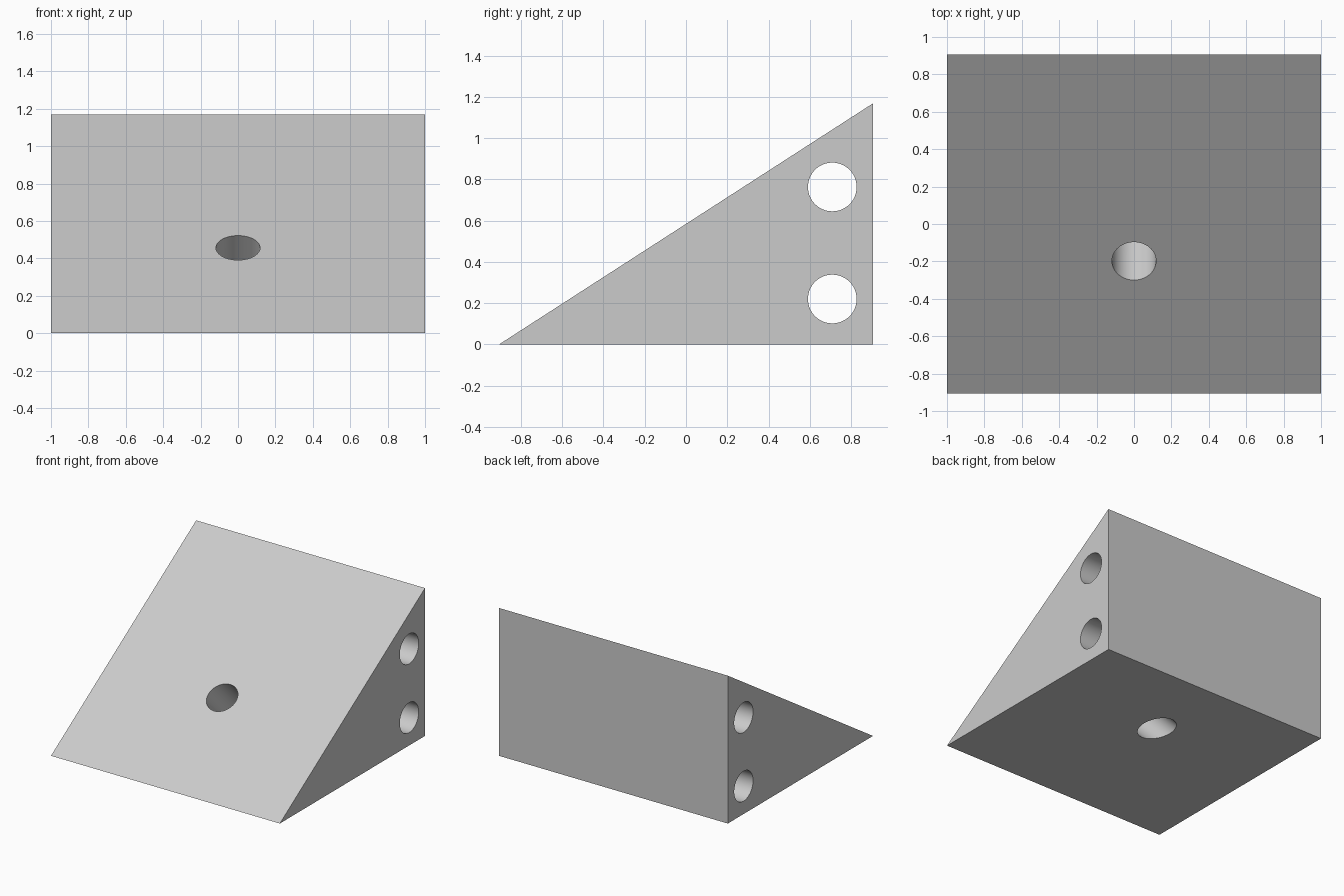
import bpy
import bmesh
from math import pi, radians
from mathutils import Matrix

cube = bpy.data.objects.get("Cube")
if cube:
    bpy.data.objects.remove(cube, do_unlink=True)

HALF_W, HALF_D, HEIGHT = 1.0, 0.906, 1.168
HOLE_R = 0.118

grey = bpy.data.materials.new("plain_grey")
grey.use_nodes = True
grey.diffuse_color = (0.6, 0.6, 0.6, 1)
grey.node_tree.nodes["Principled BSDF"].inputs["Base Color"].default_value = (0.6, 0.6, 0.6, 1)


def add_object(name, bm):
    bmesh.ops.recalc_face_normals(bm, faces=bm.faces)
    mesh = bpy.data.meshes.new(name)
    bm.to_mesh(mesh)
    bm.free()
    mesh.materials.append(grey)
    obj = bpy.data.objects.new(name, mesh)
    bpy.context.collection.objects.link(obj)
    return obj


def drill(body, name, centre, rotation, length):
    """Cut a round hole through the body along the rotated z axis."""
    bm = bmesh.new()
    bmesh.ops.create_cone(bm, cap_ends=True, segments=64, radius1=HOLE_R,
                          radius2=HOLE_R, depth=length,
                          matrix=Matrix.Translation(centre) @ rotation)
    cutter = add_object(name, bm)
    cutter.hide_render = True
    mod = body.modifiers.new(name, 'BOOLEAN')
    mod.operation = 'DIFFERENCE'
    mod.solver = 'EXACT'
    mod.object = cutter
    bpy.ops.object.modifier_apply(modifier=mod.name)
    bpy.data.objects.remove(cutter, do_unlink=True)


# Wedge body: triangular side profile extruded across the width
bm = bmesh.new()
profile = [(-HALF_D, 0), (HALF_D, 0), (HALF_D, HEIGHT)]
side = bm.faces.new([bm.verts.new((-HALF_W, y, z)) for y, z in profile])
extruded = bmesh.ops.extrude_face_region(bm, geom=[side])
bmesh.ops.translate(bm, vec=(2 * HALF_W, 0, 0),
                    verts=[v for v in extruded["geom"] if isinstance(v, bmesh.types.BMVert)])
wedge = add_object("wedge_block", bm)

bpy.ops.object.select_all(action='DESELECT')
wedge.select_set(True)
bpy.context.view_layer.objects.active = wedge

# Two holes running the full width near the back
for name, z in (("lower_side_hole", 0.22), ("upper_side_hole", 0.763)):
    drill(wedge, name, (0, 0.709, z), Matrix.Rotation(pi / 2, 4, 'Y'), 3)

# Slanted hole from the slope down and back through the base
drill(wedge, "slanted_hole", (0, 0.03, 0.228), Matrix.Rotation(radians(45), 4, 'X'), 1.4)

bpy.ops.object.shade_smooth_by_angle(angle=radians(30))
